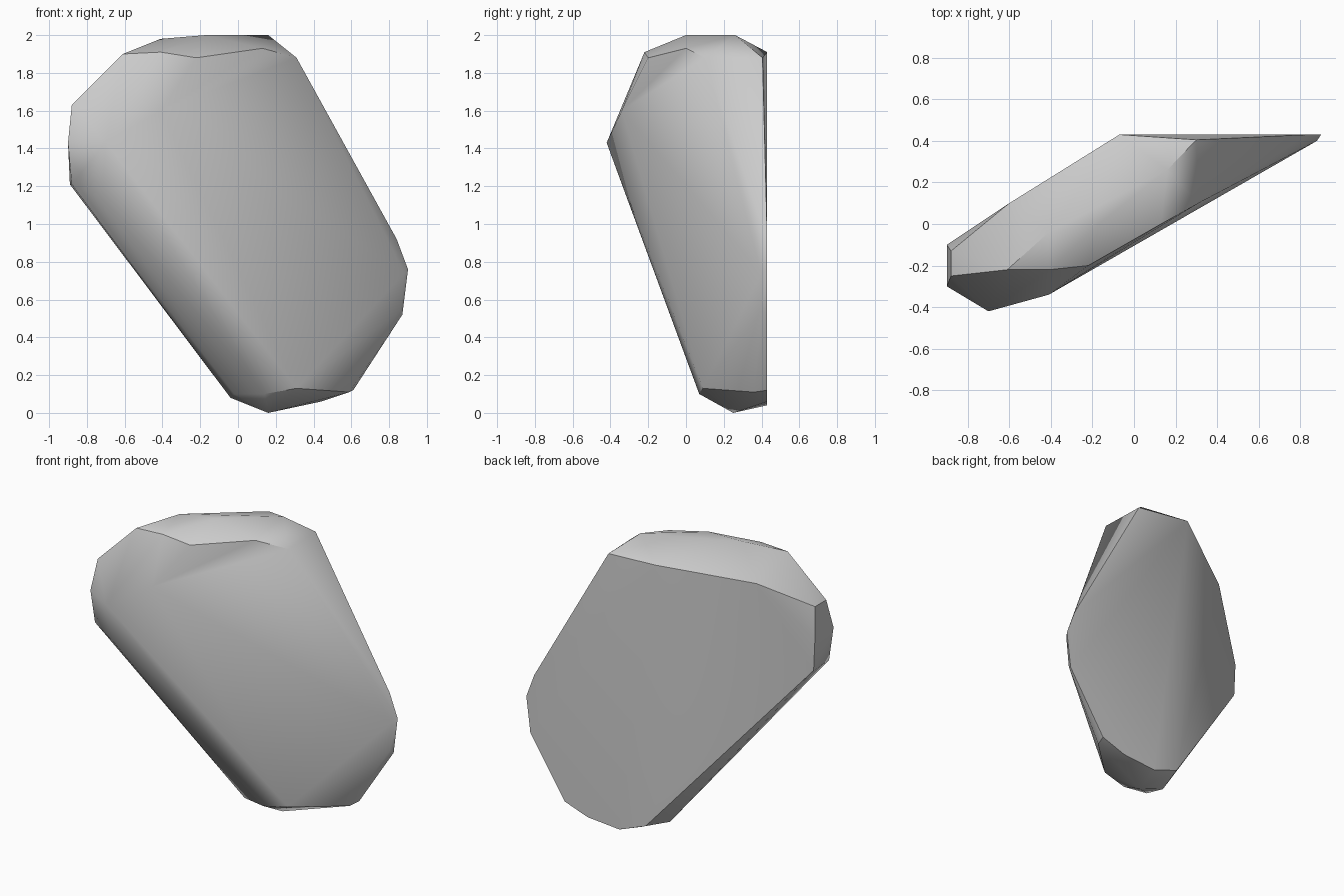
import bpy
import bmesh
import math

# Remove the default object
default_object = bpy.data.objects.get("Cube")
if default_object:
    bpy.data.objects.remove(default_object, do_unlink=True)


def make_material(name, colour):
    material = bpy.data.materials.new(name)
    material.use_nodes = True
    material.diffuse_color = colour
    shader = next(n for n in material.node_tree.nodes if n.type == "BSDF_PRINCIPLED")
    shader.inputs["Base Color"].default_value = colour
    shader.inputs["Roughness"].default_value = 0.8
    return material


# Corner points of the chipped stone, grouped by region
crown = [(-.61, -.22, 1.9), (-.41, -.22, 1.91), (-.41, -.04, 1.98),
         (-.17, 0, 2), (.16, .26, 2), (.13, 0, 1.93), (-.22, -.2, 1.88),
         (.31, .1, 1.88), (.3, .405, 1.88)]
blunt_end = [(-.88, -.25, 1.63), (-.88, -.13, 1.63), (-.9, -.3, 1.43),
             (-.9, -.1, 1.43), (-.88, -.28, 1.21), (-.89, -.1, 1.21)]
front_face = [(-.7, -.42, 1.43), (-.41, -.34, 1.6), (-.72, -.31, 1.13),
              (.88, .4, .74), (.86, .4, .54)]
back_face = [(-.07, .43, 1.91), (-.6, .1, 1.8), (.84, .43, .92),
             (.9, .43, .76), (.87, .43, .52), (.61, .43, .12),
             (.44, .43, .06), (.2, .43, .04), (.01, .42, .11)]
foot = [(.16, .25, 0), (-.04, .23, .08), (-.02, .1, .1), (.14, .07, .1),
        (.31, .09, .13), (.59, .36, .11)]


def build_hull(name, regions, material):
    """Wrap every corner point in one convex skin."""
    bm = bmesh.new()
    for region in regions:
        for corner in region:
            bm.verts.new(corner)
    hull = bmesh.ops.convex_hull(bm, input=bm.verts)
    loose = {g for g in hull["geom_interior"] + hull["geom_unused"]
             if isinstance(g, bmesh.types.BMVert)}
    bmesh.ops.delete(bm, geom=list(loose), context="VERTS")
    bmesh.ops.recalc_face_normals(bm, faces=bm.faces)

    mesh = bpy.data.meshes.new(name)
    bm.to_mesh(mesh)
    bm.free()
    mesh.materials.append(material)
    stone = bpy.data.objects.new(name, mesh)
    bpy.context.collection.objects.link(stone)
    return stone


stone_grey = make_material("stone grey", (0.6, 0.6, 0.6, 1))
stone = build_hull("rock", [crown, blunt_end, front_face, back_face, foot], stone_grey)

# Soft shading across shallow facets, crisp chipped edges
bpy.ops.object.select_all(action="DESELECT")
stone.select_set(True)
bpy.context.view_layer.objects.active = stone
bpy.ops.object.shade_smooth_by_angle(angle=math.radians(35))
